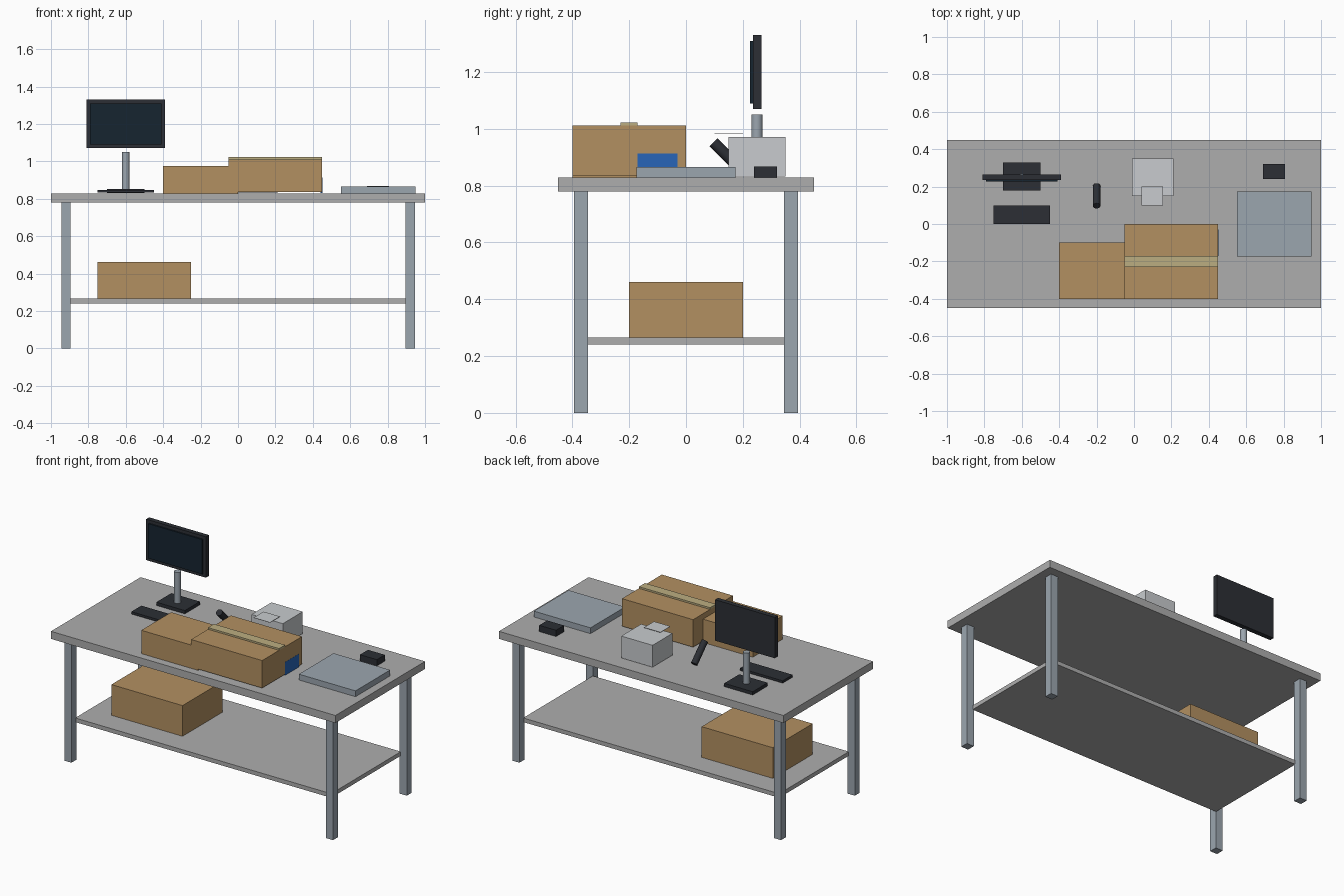
import bpy, math

if "Cube" in bpy.data.objects:
    bpy.data.objects.remove(bpy.data.objects["Cube"])


def mat(name, r, g, b):
    m = bpy.data.materials.new(name)
    m.diffuse_color = (r, g, b, 1)
    m.use_nodes = True
    m.node_tree.nodes["Principled BSDF"].inputs["Base Color"].default_value = m.diffuse_color
    return m


STEEL = mat("steel", 0.33, 0.38, 0.43)
CARD = mat("cardboard", 0.45, 0.28, 0.12)
TAPE = mat("tape", 0.50, 0.42, 0.22)
BLACK = mat("black_plastic", 0.025, 0.028, 0.035)
GLASS = mat("screen_glass", 0.008, 0.018, 0.03)
LIGHT = mat("light_plastic", 0.58, 0.60, 0.62)
GREY = mat("table_grey", 0.42, 0.42, 0.42)
BLUE = mat("blue", 0.02, 0.13, 0.48)


def box(name, x, y, z, m):
    """Box from (min, max) ranges."""
    bpy.ops.mesh.primitive_cube_add(size=1, location=[sum(r) / 2 for r in (x, y, z)])
    o = bpy.context.object
    o.name = name
    for v in o.data.vertices:
        for i, r in enumerate((x, y, z)):
            v.co[i] *= r[1] - r[0]
    o.data.materials.append(m)
    return o


def rod(name, loc, radius, length, m, tilt=0.0):
    bpy.ops.mesh.primitive_cylinder_add(vertices=24, radius=radius, depth=length,
                                        location=loc, rotation=(tilt, 0, 0))
    o = bpy.context.object
    o.name = name
    o.data.materials.append(m)
    bpy.ops.object.shade_smooth_by_angle(angle=math.radians(30))
    return o


# Workbench
box("table_top", (-1, 1), (-0.45, 0.45), (0.78, 0.828), GREY)
box("lower_shelf", (-0.9, 0.9), (-0.35, 0.35), (0.24, 0.266), GREY)
for sx, side in ((-1, "left"), (1, "right")):
    for sy, end in ((-1, "front"), (1, "back")):
        cx, cy = sx * 0.92, sy * 0.37
        box(f"{end}_{side}_leg", (cx - 0.025, cx + 0.025),
            (cy - 0.025, cy + 0.025), (0, 0.78), STEEL)

# Cardboard boxes
box("shelf_box", (-0.75, -0.25), (-0.2, 0.2), (0.266, 0.461), CARD)
box("small_box", (-0.4, 0.0), (-0.4, -0.1), (0.828, 0.976), CARD)
box("large_box", (-0.05, 0.45), (-0.4, 0.0), (0.836, 1.011), CARD)
box("box_tape", (-0.05, 0.45), (-0.23, -0.17), (1.011, 1.022), TAPE)
box("tape_dispenser", (0.44, 0.451), (-0.17, -0.03), (0.83, 0.913), BLUE)

# Monitor and keyboard
box("monitor_base", (-0.7, -0.5), (0.18, 0.33), (0.832, 0.853), BLACK)
rod("monitor_post", (-0.6, 0.25, 0.95), 0.02, 0.2, STEEL)
box("monitor_frame", (-0.81, -0.39), (0.235, 0.265), (1.07, 1.33), BLACK)
box("monitor_screen", (-0.79, -0.41), (0.226, 0.236), (1.09, 1.31), GLASS)
box("keyboard", (-0.75, -0.45), (0.0, 0.1), (0.833, 0.848), BLACK)

# Hand scanner leaning forward
rod("hand_scanner", (-0.2, 0.15, 0.9), 0.02, 0.15, BLACK, math.radians(45))

# Label printer with a sheet above it
box("label_printer", (-0.01, 0.21), (0.15, 0.35), (0.832, 0.971), LIGHT)
box("printed_label", (0.04, 0.155), (0.1, 0.2), (0.981, 0.983), LIGHT)

# Weighing scale and its display
box("scale_platform", (0.55, 0.948), (-0.174, 0.174), (0.828, 0.865), STEEL)
box("scale_display", (0.69, 0.808), (0.24, 0.32), (0.828, 0.868), BLACK)
